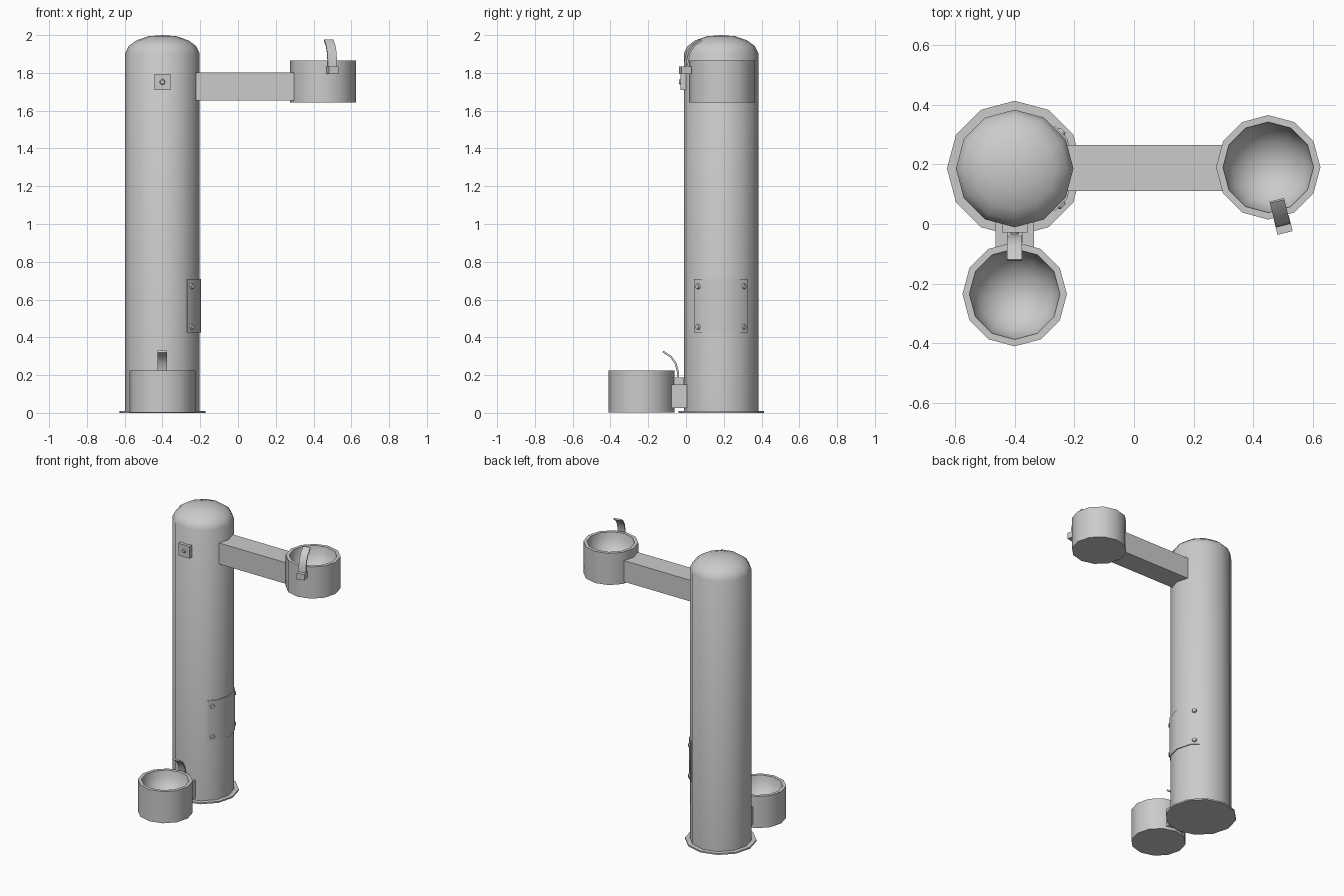
import bpy, bmesh
from math import sin, cos, pi, radians
from mathutils import Matrix, Vector

if "Cube" in bpy.data.objects:
    bpy.data.objects.remove(bpy.data.objects["Cube"])

COL = Vector((-0.4, 0.186, 0))      # column axis
HIGH = Vector((0.45, 0.19, 1.643))  # raised bowl
LOW = Vector((-0.4, -0.235, 0.003)) # ground bowl


def finish(name, bm, smooth=45):
    bmesh.ops.recalc_face_normals(bm, faces=bm.faces)
    me = bpy.data.meshes.new(name)
    bm.to_mesh(me)
    bm.free()
    ob = bpy.data.objects.new(name, me)
    bpy.context.collection.objects.link(ob)
    bpy.ops.object.select_all(action='DESELECT')
    ob.select_set(True)
    bpy.context.view_layer.objects.active = ob
    bpy.ops.object.shade_smooth_by_angle(angle=radians(smooth))
    return ob


def lathe(name, profile, centre, sides=12):
    bm = bmesh.new()
    vs = [bm.verts.new((r, 0, z)) for r, z in profile]
    es = [bm.edges.new(p) for p in zip(vs, vs[1:])]
    bmesh.ops.spin(bm, geom=vs + es, cent=(0, 0, 0), axis=(0, 0, 1),
                   angle=2 * pi, steps=sides)
    bmesh.ops.remove_doubles(bm, verts=bm.verts, dist=1e-4)
    ob = finish(name, bm)
    ob.location = centre
    return ob


def box(name, lo, hi):
    bm = bmesh.new()
    lo, hi = Vector(lo), Vector(hi)
    m = Matrix.Translation((lo + hi) / 2) @ Matrix.Diagonal((*(hi - lo), 1))
    bmesh.ops.create_cube(bm, size=1, matrix=m)
    return finish(name, bm)


def disc(name, pos, normal, r, depth):
    bm = bmesh.new()
    rot = Vector(normal).to_track_quat('Z', 'Y').to_matrix().to_4x4()
    bmesh.ops.create_cone(bm, cap_ends=True, segments=8, radius1=r, radius2=r * 0.7,
                          depth=depth, matrix=Matrix.Translation(pos) @ rot)
    return finish(name, bm)


def bowl(name, centre):
    h, d, r = 0.222, 0.15, 0.152
    inner = [(r * cos(t * pi / 10), h - d * sin(t * pi / 10)) for t in range(5)]
    return lathe(name, [(0, 0), (0.175, 0), (0.175, h)] + inner + [(0, h - d)], centre)


def spout(name, pos, angle):
    # curved blade rising from a small block, pointing along local +y
    path = [(0.003, 0.0), (0.006, 0.05), (0.018, 0.095), (0.042, 0.13), (0.085, 0.158)]
    bm = bmesh.new()
    rings = []
    for i, (y, z) in enumerate(path):
        a = Vector(path[max(i - 1, 0)])
        b = Vector(path[min(i + 1, len(path) - 1)])
        t = (b - a).normalized()
        n = Vector((-t.y, t.x)) * 0.005
        rings.append([bm.verts.new((x, y + s * n.x, z + s * n.y))
                      for x, s in ((-.025, -1), (.025, -1), (.025, 1), (-.025, 1))])
    for p, q in zip(rings, rings[1:]):
        for k in range(4):
            bm.faces.new((p[k], p[(k + 1) % 4], q[(k + 1) % 4], q[k]))
    bm.faces.new(rings[0])
    bm.faces.new(rings[-1])
    blade = finish(name + "_blade", bm)
    block = box(name + "_block", (-.026, -.027, -.022), (.026, .027, .02))
    for ob in (blade, block):
        ob.location = pos
        ob.rotation_euler.z = angle


# column with domed top, and floor flange
lathe("column", [(0, 0.005), (0.197, 0.005), (0.197, 1.905), (0.178, 1.942),
                 (0.138, 1.972), (0.075, 1.994), (0.0, 2.0)], COL)
lathe("floor_flange", [(0, 0), (0.227, 0), (0.227, 0.01), (0, 0.01)], COL)

# raised bowl on its arm, ground bowl on its bracket
box("arm", (-0.24, 0.11, 1.655), (0.30, 0.265, 1.803))
bowl("raised_bowl", HIGH)
box("bowl_bracket", (-0.465, -0.085, 0.025), (-0.335, 0.02, 0.15))
bowl("ground_bowl", LOW)

# water spouts
spout("raised_spout", (0.50, -0.004, 1.815), radians(14))
spout("ground_spout", (-0.4, -0.037, 0.167), pi)

# push button on the front
box("button_plate", (-0.443, -0.028, 1.71), (-0.357, 0.01, 1.795))
disc("push_button", (-0.4, -0.030, 1.752), (0, -1, 0), 0.017, 0.012)


# access panel wrapped around the column facets
def facet_point(deg, r, z):
    k = cos(radians(15)) / cos(radians((deg % 30) - 15))
    a = radians(deg)
    return COL + Vector((r * k * cos(a), r * k * sin(a), z))


bm = bmesh.new()
rows = [[bm.verts.new(facet_point(d, r, z)) for r, z in
         ((0.194, 0.425), (0.203, 0.425), (0.203, 0.71), (0.194, 0.71))]
        for d in (-47, -30, 0, 30, 47)]
for p, q in zip(rows, rows[1:]):
    for k in range(4):
        bm.faces.new((p[k], p[(k + 1) % 4], q[(k + 1) % 4], q[k]))
bm.faces.new(rows[0])
bm.faces.new(rows[-1])
finish("access_panel", bm)

# panel screws
for s in (-1, 1):
    for z in (0.455, 0.67):
        n = (cos(pi / 4), s * sin(pi / 4), 0)
        disc("panel_screw", facet_point(38 * s, 0.205, z), n, 0.018, 0.014)
